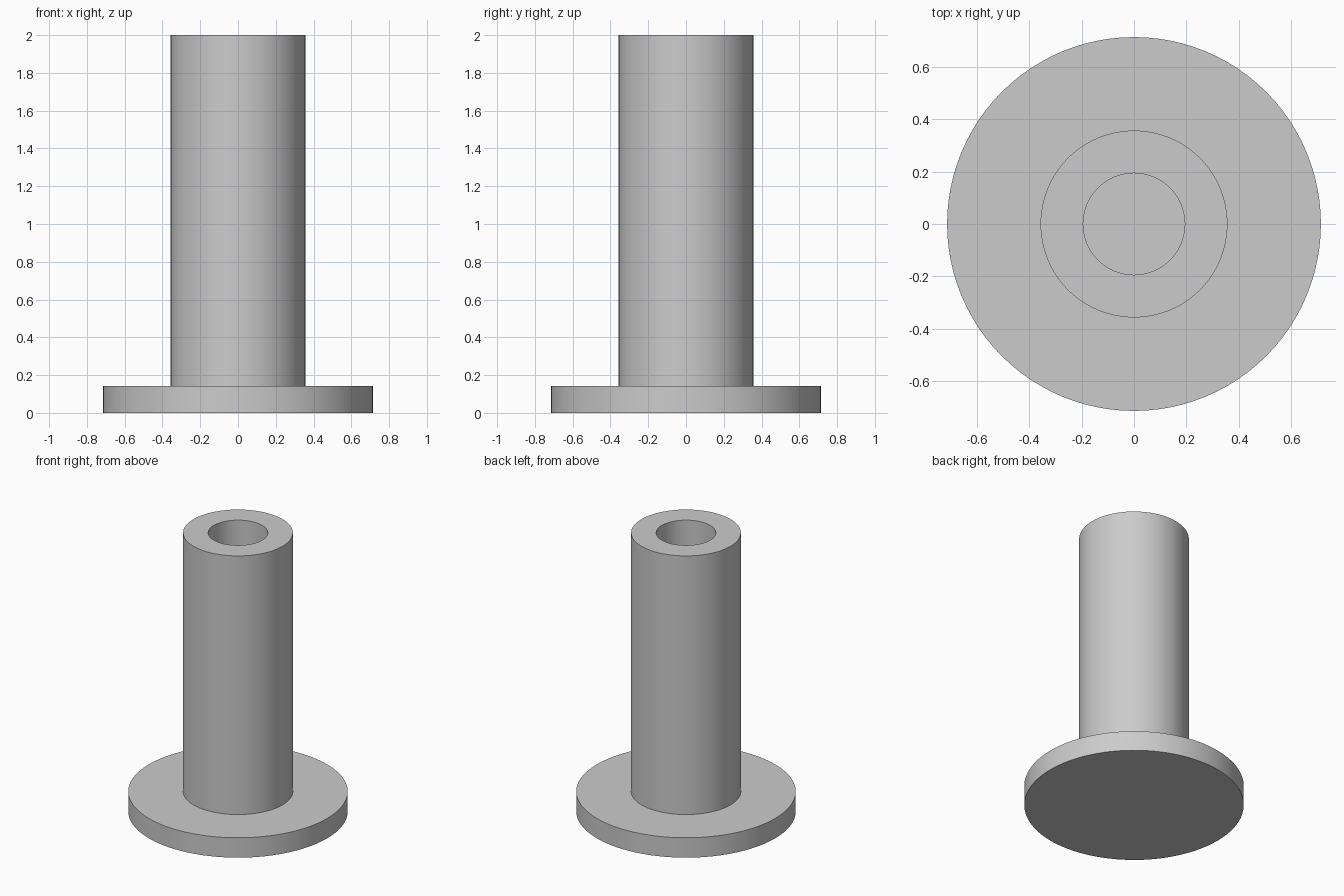
import bpy
import bmesh
import math

SEGMENTS = 96
FLANGE_RADIUS, FLANGE_HEIGHT = 0.714, 0.143
TUBE_RADIUS, TUBE_TOP = 0.357, 2.0
BORE_RADIUS, BORE_FLOOR = 0.194, FLANGE_HEIGHT

default_cube = bpy.data.objects.get("Cube")
if default_cube:
    bpy.data.objects.remove(default_cube, do_unlink=True)

# Plain grey material
grey = bpy.data.materials.new("plain_grey")
grey.use_nodes = True
colour = (0.6, 0.6, 0.6, 1.0)
grey.diffuse_color = colour
for node in grey.node_tree.nodes:
    if node.type == "BSDF_PRINCIPLED":
        node.inputs["Base Color"].default_value = colour


def lathe(name, profile, material):
    """Revolve a (radius, height) outline about the z axis into a closed solid."""
    bm = bmesh.new()
    verts = [bm.verts.new((r, 0, z)) for r, z in profile]
    edges = [bm.edges.new(pair) for pair in zip(verts, verts[1:])]
    bmesh.ops.spin(bm, geom=verts + edges, cent=(0, 0, 0), axis=(0, 0, 1),
                   angle=math.tau, steps=SEGMENTS, use_duplicate=False)
    bmesh.ops.remove_doubles(bm, verts=bm.verts, dist=0.0001)
    # Close the underside and the bore floor
    bmesh.ops.holes_fill(bm, edges=[e for e in bm.edges if e.is_boundary], sides=0)
    bmesh.ops.recalc_face_normals(bm, faces=bm.faces)
    mesh = bpy.data.meshes.new(name)
    bm.to_mesh(mesh)
    bm.free()
    mesh.materials.append(material)
    obj = bpy.data.objects.new(name, mesh)
    bpy.context.collection.objects.link(obj)
    return obj


# Round flange with an upright tube and a blind bore
bushing = lathe("flanged_tube", [
    (FLANGE_RADIUS, 0),
    (FLANGE_RADIUS, FLANGE_HEIGHT),
    (TUBE_RADIUS, FLANGE_HEIGHT),
    (TUBE_RADIUS, TUBE_TOP),
    (BORE_RADIUS, TUBE_TOP),
    (BORE_RADIUS, BORE_FLOOR),
], grey)

# Smooth the curved walls while keeping the rims sharp
bpy.ops.object.select_all(action="DESELECT")
bushing.select_set(True)
bpy.context.view_layer.objects.active = bushing
bpy.ops.object.shade_smooth_by_angle(angle=math.radians(30))
